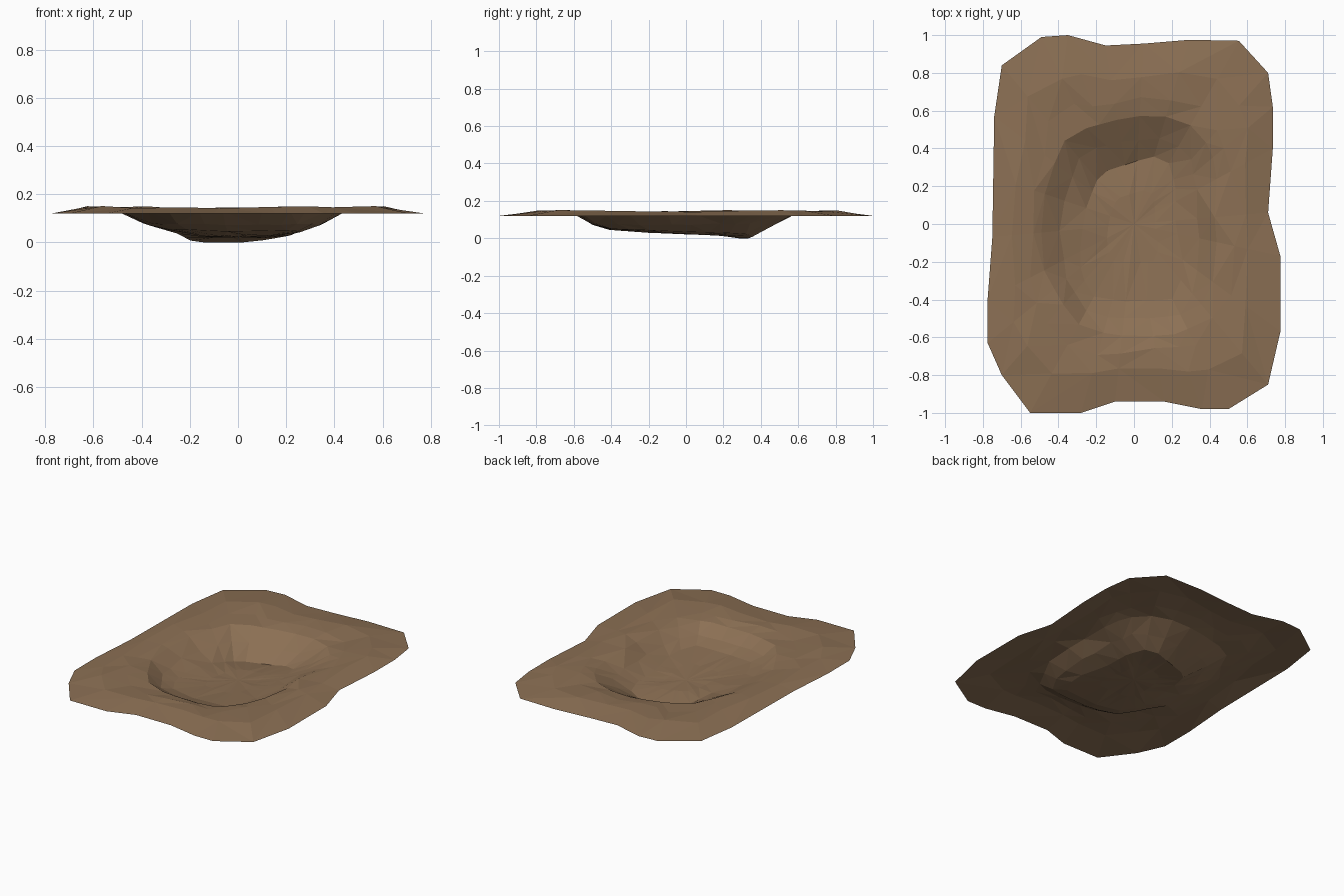
import bpy, bmesh, math, random
from mathutils import Vector

if "Cube" in bpy.data.objects:
    bpy.data.objects.remove(bpy.data.objects["Cube"])

random.seed(4)

# Outer edge of the ground sheet (x, y), counter-clockwise, all at z = 0.12
edge = [(.71, .06), (.735, .4), (.735, .62), (.71, .8), (.555, .97), (.29, .975), (.05, .955),
        (-.15, .945), (-.35, 1), (-.49, .99), (-.7, .84), (-.74, .57), (-.745, .25), (-.75, -.07),
        (-.775, -.4), (-.775, -.63), (-.7, -.8), (-.55, -1), (-.28, -1), (-.1, -.94), (.16, -.94),
        (.36, -.98), (.5, -.98), (.71, -.85), (.775, -.57), (.775, -.17)]
# Lip of the hollow (x, y)
rim = [(.425, 0), (.44, .29), (.4, .41), (.27, .555), (.08, .58), (-.1, .55), (-.35, .48),
       (-.43, .3), (-.49, .1), (-.49, -.22), (-.38, -.42), (-.27, -.56), (0, -.6), (.27, -.58),
       (.36, -.42), (.455, -.23)]
# Foot of the hollow's wall (x, y, z)
foot = [(.22, .0, .035), (.22, .2, .03), (.17, .37, .02), (.05, .345, 0), (-.18, .27, 0),
        (-.25, .1, .035), (-.27, 0, .05), (-.29, -.2, .052), (-.24, -.38, .055), (-.05, -.41, .045),
        (.2, -.4, .05), (.27, -.25, .045)]


def cast(loop, ang):
    """Point where a ray from the centre at this angle meets a closed loop."""
    d = Vector((math.cos(ang), math.sin(ang)))
    for a, b in zip(loop, loop[1:] + loop[:1]):
        ca = d.x * a.y - d.y * a.x
        cb = d.x * b.y - d.y * b.x
        if ca <= 0 < cb:
            p = a.lerp(b, ca / (ca - cb))
            if p.x * d.x + p.y * d.y > 0:
                return p
    return loop[0].copy()


edge = [Vector((x, y, .12)) for x, y in edge]
rim = [Vector((x, y, .124)) for x, y in rim]
foot = [Vector(p) for p in foot]
jit = random.uniform

# Build rings from the outer edge to the hollow's floor
rings = [[] for _ in range(7)]
for p in edge:
    a = math.atan2(p.y, p.x)
    r, f = cast(rim, a), cast(foot, a)
    crest = p.lerp(r, .45 + jit(-.07, .07))
    crest.z = .145 + jit(-.005, .006)
    inner = p.lerp(r, .78 + jit(-.06, .06))
    inner.z = .141 + jit(-.006, .005)
    wall = r.lerp(f, .5 + jit(-.06, .06))
    wall.z -= .012 if p.y < .3 else 0
    floor = Vector((f.x * .5, f.y * .5, 0))
    floor.z = max(.004, .024 - .04 * floor.y + jit(-.003, .003))
    r.z += jit(-.002, .01)
    for ring, v in zip(rings, (p, crest, inner, r, wall, f, floor)):
        ring.append(v)

bm = bmesh.new()
rv = [[bm.verts.new(v) for v in ring] for ring in rings]
n = len(edge)
for ri, (outer, inside) in enumerate(zip(rv, rv[1:])):
    for i in range(n):
        j = (i + 1) % n
        q = (outer[i], outer[j], inside[j], inside[i])
        if random.random() < .5:
            q = q[1:] + q[:1]
        bm.faces.new((q[0], q[1], q[2]))
        bm.faces.new((q[0], q[2], q[3]))
centre = bm.verts.new((0, 0, .022))
for i in range(n):
    bm.faces.new((rv[-1][i], rv[-1][(i + 1) % n], centre))
bm.normal_update()

mesh = bpy.data.meshes.new("dirt_hollow")
bm.to_mesh(mesh)
bm.free()
soil = bpy.data.materials.new("brown soil")
soil.diffuse_color = (.262, .162, .089, 1)
soil.use_nodes = True
soil.node_tree.nodes["Principled BSDF"].inputs["Base Color"].default_value = soil.diffuse_color
mesh.materials.append(soil)
bpy.context.collection.objects.link(bpy.data.objects.new("dirt_hollow", mesh))
